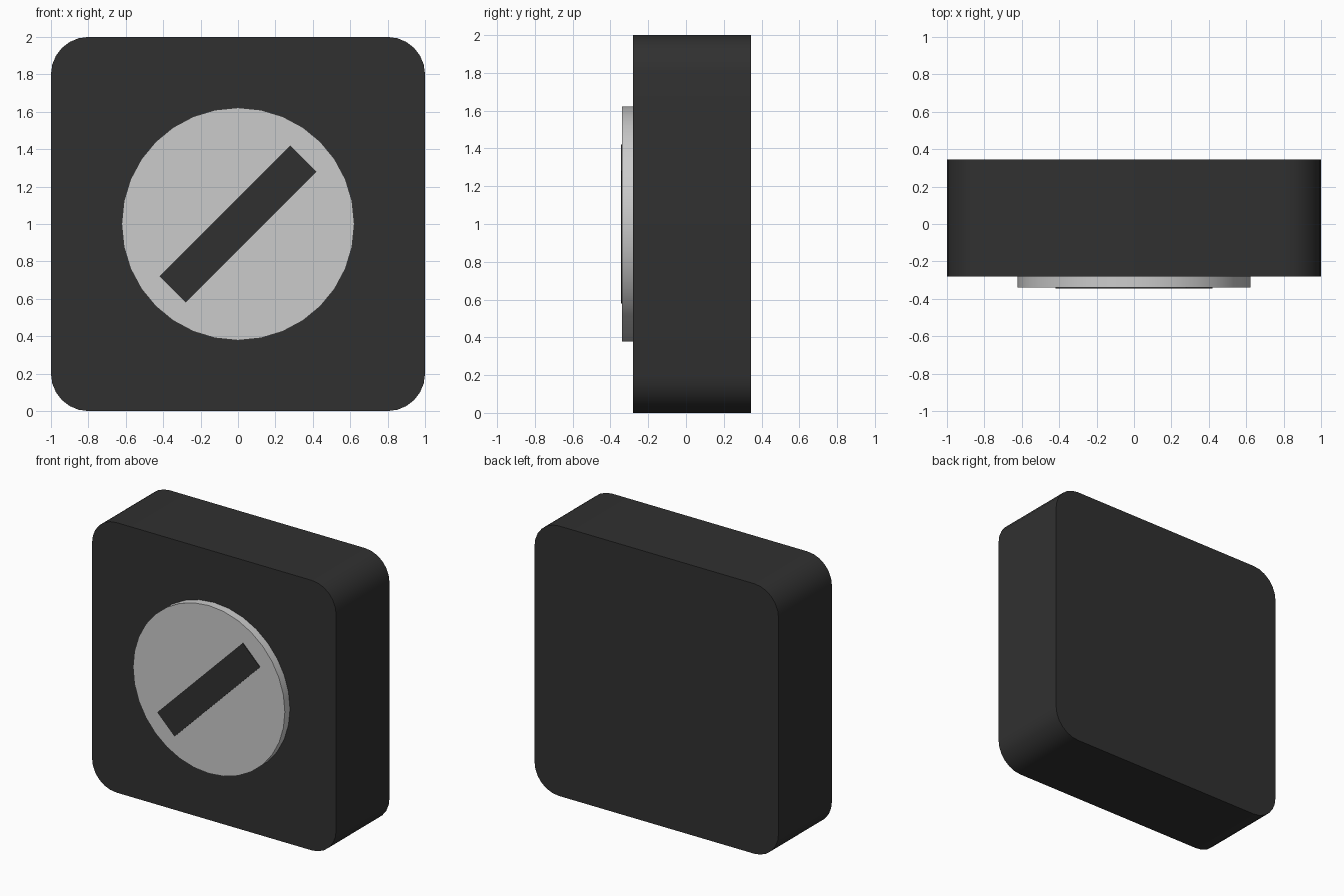
import bpy, math

if "Cube" in bpy.data.objects:
    bpy.data.objects.remove(bpy.data.objects["Cube"])

BACK, FACE, DISC_FRONT, BAR_FRONT = 0.345, -0.28, -0.34, -0.345

dark = bpy.data.materials.new("dark")
dark.diffuse_color = (0.03, 0.03, 0.03, 1)
dark.use_nodes = True
dark.node_tree.nodes["Principled BSDF"].inputs["Base Color"].default_value = dark.diffuse_color


def finish(obj, name, material=None):
    obj.name = name
    if material:
        obj.data.materials.append(material)
    bpy.ops.object.shade_smooth_by_angle(angle=math.radians(30))


def prism(name, outline, y0, y1, material=None):
    """Extrude an (x, z) outline from y0 (front) to y1 (back)."""
    n = len(outline)
    verts = [(x, y, z) for y in (y0, y1) for x, z in outline]
    faces = [list(range(n)), list(range(2 * n - 1, n - 1, -1))]
    faces += [[i, i + n, (i + 1) % n + n, (i + 1) % n] for i in range(n)]
    mesh = bpy.data.meshes.new(name)
    mesh.from_pydata(verts, [], faces)
    obj = bpy.data.objects.new(name, mesh)
    bpy.context.collection.objects.link(obj)
    bpy.ops.object.select_all(action='DESELECT')
    obj.select_set(True)
    bpy.context.view_layer.objects.active = obj
    finish(obj, name, material)
    return obj


# Square housing with rounded corners
R, SEG = 0.2, 6
housing = []
for q, (sx, sz) in enumerate([(1, 1), (-1, 1), (-1, -1), (1, -1)]):
    for i in range(SEG + 1):
        a = math.pi / 2 * (q + i / SEG)
        housing.append((sx * (1 - R) + R * math.cos(a),
                        1 + sz * (1 - R) + R * math.sin(a)))
prism("housing", housing, FACE, BACK, dark)

# Round raised disc
disc = [(0.622 * math.cos(math.tau * i / 32), 1 + 0.622 * math.sin(math.tau * i / 32))
        for i in range(32)]
prism("disc", disc, DISC_FRONT, FACE + 0.02)

# Diagonal indicator bar, just proud of the disc
c = math.sqrt(0.5)
bar = [(c * (u - v), 1 + c * (u + v))
       for u, v in [(0.495, -0.1), (0.495, 0.1), (-0.495, 0.1), (-0.495, -0.1)]]
prism("indicator_bar", bar, BAR_FRONT, DISC_FRONT + 0.02, dark)
